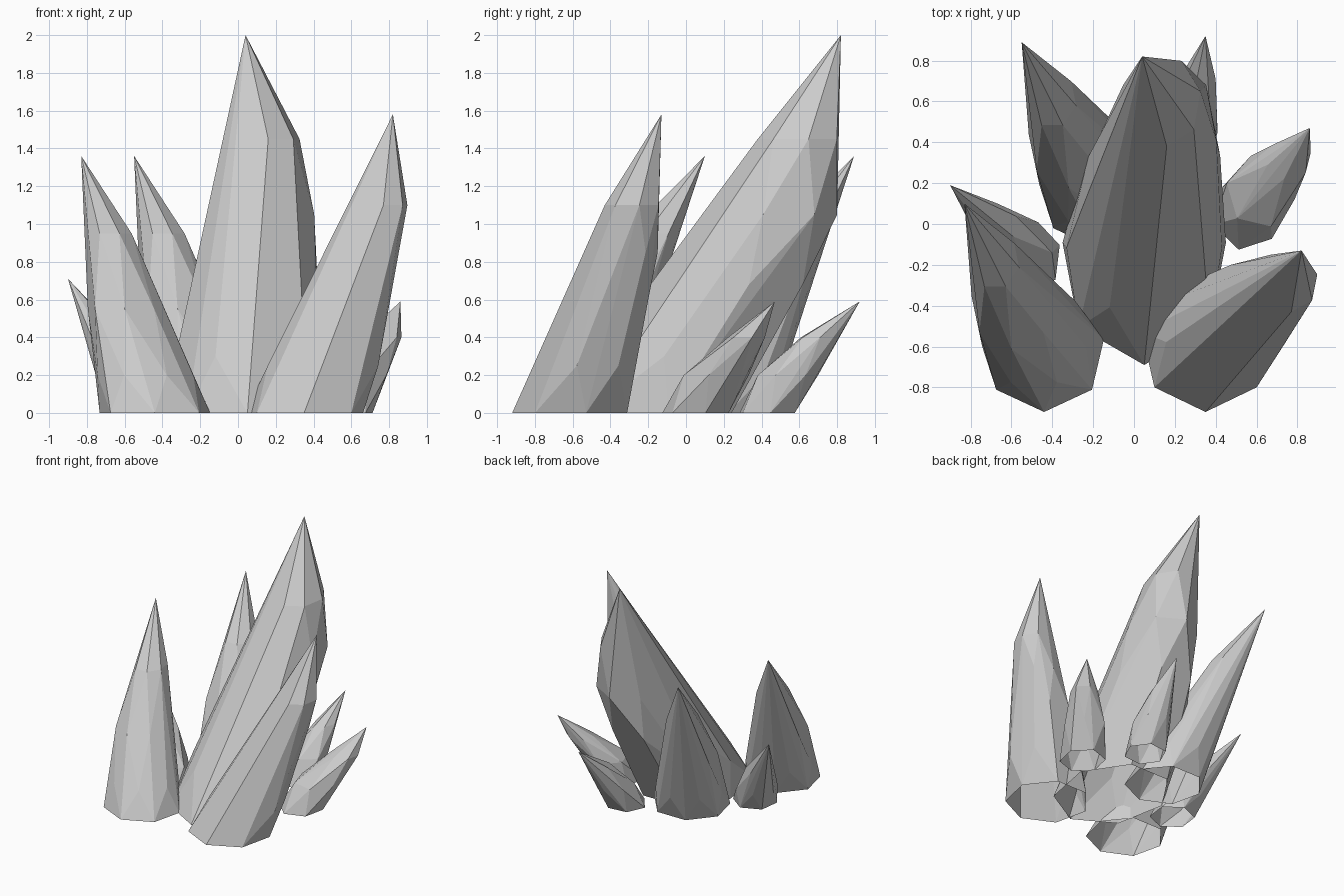
import bpy
import bmesh
import math

# Remove the default cube only
default_cube = bpy.data.objects.get("Cube")
if default_cube:
    bpy.data.objects.remove(default_cube, do_unlink=True)

# One stone-grey material for every crystal
stone = bpy.data.materials.new("pale grey stone")
stone.use_nodes = True
grey = (0.6, 0.6, 0.6, 1)
stone.diffuse_color = grey
stone.node_tree.nodes["Principled BSDF"].inputs["Base Color"].default_value = grey


def make_crystal(name, tip, rings, sides=6, phase=0):
    """Leaning faceted crystal, hollow and open underneath.

    It is the hull of a pointed tip and of staggered oval rings, each given as
    (centre x, centre y, height, half width, half depth).
    """
    bm = bmesh.new()
    bm.verts.new(tip)
    for level, (centre_x, centre_y, height, half_width, half_depth) in enumerate(rings):
        for side in range(sides):
            # Every second ring is turned by half a facet
            angle = math.tau * (side + (level % 2) / 2) / sides + phase
            bm.verts.new((centre_x + half_width * math.cos(angle),
                          centre_y + half_depth * math.sin(angle), height))
    bmesh.ops.convex_hull(bm, input=list(bm.verts))
    inside = [vert for vert in bm.verts if not vert.link_faces]
    bmesh.ops.delete(bm, geom=inside, context='VERTS')
    bmesh.ops.recalc_face_normals(bm, faces=list(bm.faces))

    # Open the underside, then merge nearly flat neighbours into facets
    underside = [face for face in bm.faces if not any(vert.co.z for vert in face.verts)]
    bmesh.ops.delete(bm, geom=underside, context='FACES')
    bmesh.ops.dissolve_limit(bm, angle_limit=math.radians(6),
                             verts=list(bm.verts), edges=list(bm.edges))
    mesh = bpy.data.meshes.new(name)
    bm.to_mesh(mesh)
    bm.free()
    mesh.materials.append(stone)
    crystal = bpy.data.objects.new(name, mesh)
    bpy.context.collection.objects.link(crystal)
    return crystal


front_corner = -math.pi / 2  # phase that puts a base corner at the front

# Tall central crystal leaning backwards
make_crystal("main_crystal", (.04, .82, 2), [
    (.05, -.2, 0, .41, .49),
    (.05, -.02, .3, .39, .43),
    (.1, .24, .68, .33, .42),
    (.15, .48, 1.05, .26, .32),
    (.16, .6, 1.45, .17, .22),
], sides=7, phase=front_corner)

# Large front crystal leaning to the side
make_crystal("front_left_crystal", (.82, -.13, 1.58), [
    (.35, -.6, 0, .32, .32),
    (.45, -.52, .25, .3, .26),
    (.57, -.38, .6, .22, .2),
    (.67, -.32, .85, .18, .17),
    (.77, -.28, 1.1, .13, .15),
], sides=7, phase=front_corner)

# Slender crystal, repeated behind the main one
slender = make_crystal("front_right_crystal", (-.83, .1, 1.36), [
    (-.44, -.63, 0, .3, .29),
    (-.49, -.54, .2, .26, .26),
    (-.6, -.4, .55, .2, .21),
    (-.68, -.18, .95, .12, .14),
], sides=7, phase=front_corner)
rear = slender.copy()
rear.name = "rear_right_crystal"
rear.location = (.28, .79, 0)
bpy.context.collection.objects.link(rear)

# Small crystals sprouting at the foot of the cluster
make_crystal("small_right_crystal", (-.9, .19, .71), [
    (-.52, -.17, 0, .17, .17),
    (-.57, -.12, .15, .17, .16),
    (-.68, 0, .37, .11, .1),
], phase=.4)
make_crystal("small_left_crystal", (.86, .47, .59), [
    (.55, .05, 0, .17, .18),
    (.62, .16, .2, .17, .18),
    (.76, .32, .4, .11, .1),
], phase=.3)
make_crystal("small_rear_crystal", (.35, .92, .59), [
    (.25, .43, 0, .16, .16),
    (.28, .54, .2, .14, .16),
    (.32, .7, .4, .08, .1),
], phase=.1)
